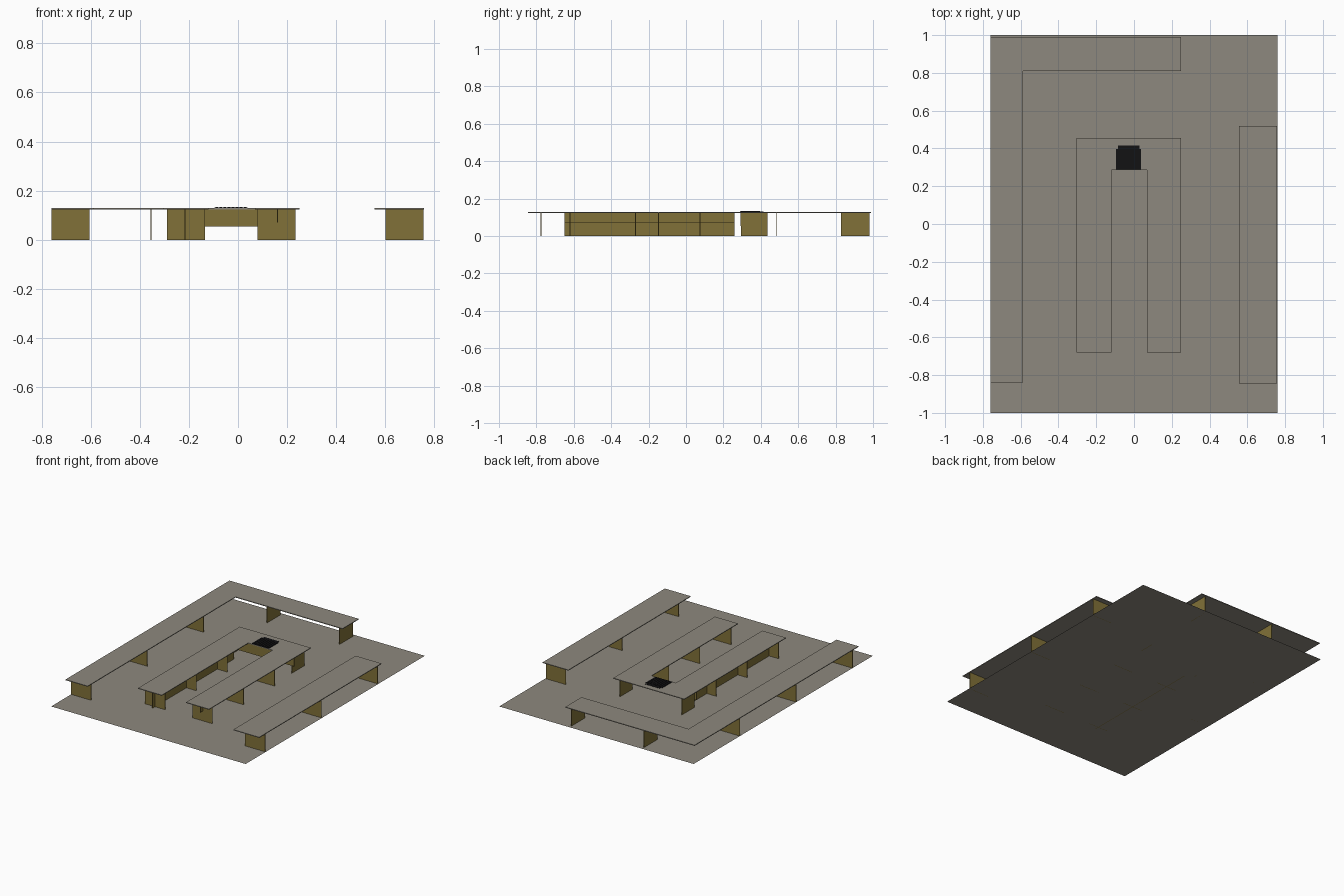
import bpy, bmesh

if "Cube" in bpy.data.objects:
    bpy.data.objects.remove(bpy.data.objects["Cube"])

def material(name, rgb):
    m = bpy.data.materials.new(name)
    m.diffuse_color = (*rgb, 1)
    m.use_nodes = True
    m.node_tree.nodes["Principled BSDF"].inputs["Base Color"].default_value = m.diffuse_color
    return m

GREY = material("warm_grey", (0.27, 0.25, 0.21))
BROWN = material("olive_brown", (0.22, 0.165, 0.04))
BLACK = material("black", (0.006, 0.006, 0.007))

def prism(name, outline, z0, z1, mat):
    """Extrude a flat outline from z0 to z1 (a single sheet when equal)."""
    bm = bmesh.new()
    face = bm.faces.new([bm.verts.new((x, y, z0)) for x, y in outline])
    if z1 > z0:
        ext = bmesh.ops.extrude_face_region(bm, geom=[face])
        verts = [g for g in ext["geom"] if isinstance(g, bmesh.types.BMVert)]
        bmesh.ops.translate(bm, vec=(0, 0, z1 - z0), verts=verts)
        bmesh.ops.recalc_face_normals(bm, faces=bm.faces)
    me = bpy.data.meshes.new(name)
    bm.to_mesh(me)
    bm.free()
    me.materials.append(mat)
    ob = bpy.data.objects.new(name, me)
    bpy.context.collection.objects.link(ob)
    return ob

def box(name, x0, x1, y0, y1, z0, z1, mat):
    return prism(name, [(x0, y0), (x1, y0), (x1, y1), (x0, y1)], z0, z1, mat)

TOP, UNDER, T = 0.129, 0.124, 0.002   # counter top, underside, half panel thickness

def cross_panel(name, x0, x1, y, z0=0.0):
    box(name, x0, x1, y - T, y + T, z0, UNDER, BROWN)

def long_panel(name, x, y0, y1, z0=0.0):
    box(name, x - T, x + T, y0, y1, z0, UNDER, BROWN)

# floor sheet
box("floor", -0.76, 0.76, -1, 1, 0, 0, GREY)

# counter tops
prism("corner_counter_top", [(-0.76, -0.84), (-0.587, -0.84), (-0.587, 0.81),
      (0.25, 0.81), (0.25, 0.99), (-0.76, 0.99)], UNDER, TOP, GREY)
prism("island_counter_top", [(-0.305, -0.68), (-0.12, -0.68), (-0.12, 0.285),
      (0.07, 0.285), (0.07, -0.68), (0.25, -0.68), (0.25, 0.455), (-0.305, 0.455)],
      UNDER, TOP, GREY)
box("side_counter_top", 0.555, 0.757, -0.845, 0.52, UNDER, TOP, GREY)

# supports of the outer counters
for y in (-0.775, -0.147, 0.482):
    cross_panel("corner_counter_support", -0.76, -0.605, y)
    cross_panel("side_counter_support", 0.60, 0.755, y)
for x in (-0.355, 0.212):
    long_panel("back_counter_support", x, 0.83, 0.98)

# supports of the island
for y in (-0.62, -0.27, 0.075):
    cross_panel("island_left_support", -0.29, -0.135, y)
    cross_panel("island_right_support", 0.08, 0.235, y)
for x in (-0.27, 0.212):
    long_panel("island_back_support", x, 0.295, 0.435)
long_panel("island_left_spine", -0.215, -0.65, 0.258)
long_panel("island_right_spine", 0.16, -0.65, 0.258, 0.07)
cross_panel("island_modesty_panel", -0.29, 0.235, 0.293, 0.055)

# small ribbed black pad on the island
box("pad_base", -0.095, 0.038, 0.288, 0.398, TOP, TOP + 0.002, BLACK)
box("pad_back", -0.085, 0.028, 0.398, 0.415, TOP, TOP + 0.002, BLACK)
for i in range(8):
    x = -0.092 + i * 0.0165
    box("pad_rib", x, x + 0.011, 0.292, 0.395, TOP + 0.002, TOP + 0.004, BLACK)
